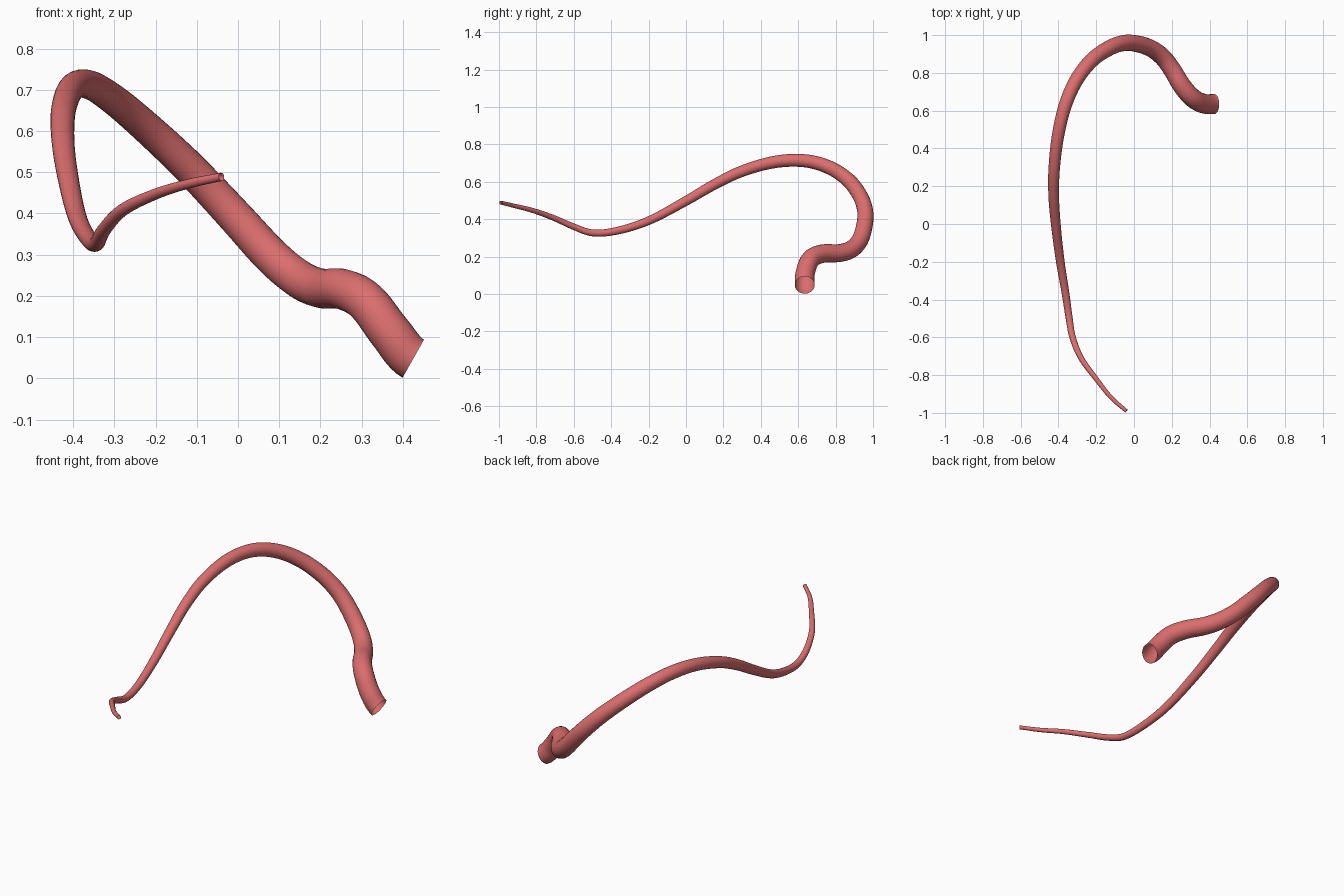
import bpy
from mathutils import Vector

if "Cube" in bpy.data.objects:
    bpy.data.objects.remove(bpy.data.objects["Cube"])

# Centre line of the tube, thick end to thin end
path = [
    (0.425, 0.635, 0.048), (0.37, 0.637, 0.11), (0.31, 0.668, 0.187),
    (0.255, 0.73, 0.216), (0.20, 0.82, 0.219), (0.15, 0.885, 0.24),
    (0.085, 0.932, 0.293), (0.0, 0.957, 0.385), (-0.06, 0.957, 0.45),
    (-0.13, 0.932, 0.523), (-0.22, 0.87, 0.607), (-0.30, 0.77, 0.675),
    (-0.36, 0.64, 0.712), (-0.40, 0.48, 0.707), (-0.422, 0.30, 0.657),
    (-0.425, 0.15, 0.585), (-0.414, 0.0, 0.498), (-0.39, -0.20, 0.392),
    (-0.362, -0.37, 0.338), (-0.343, -0.50, 0.327), (-0.325, -0.60, 0.36),
    (-0.28, -0.71, 0.408), (-0.20, -0.82, 0.447), (-0.12, -0.92, 0.472),
    (-0.04, -0.99, 0.489),
]
pts = [Vector(p) for p in path]
R0, R1 = 0.053, 0.010

# Running length, for an even taper
dist = [0.0]
for a, b in zip(pts, pts[1:]):
    dist.append(dist[-1] + (b - a).length)

# Open-ended tapered tube
cu = bpy.data.curves.new("tapered_tube", 'CURVE')
cu.dimensions = '3D'
cu.bevel_depth = 1.0
cu.bevel_resolution = 10
cu.resolution_u = 8
cu.use_fill_caps = False
sp = cu.splines.new('BEZIER')
sp.bezier_points.add(len(pts) - 1)
for i, (bp, p, d) in enumerate(zip(sp.bezier_points, pts, dist)):
    t = d / dist[-1]
    bp.radius = R0 + (R1 - R0) * t
    # smooth tangents through neighbouring points
    prev, nxt = pts[max(i - 1, 0)], pts[min(i + 1, len(pts) - 1)]
    tan = (nxt - prev).normalized()
    if i == 0:
        tan = Vector((-0.87, 0.0, 0.49))
    lp = (p - prev).length or 0.05
    ln = (nxt - p).length or 0.05
    bp.handle_left_type = bp.handle_right_type = 'FREE'
    bp.co = p
    bp.handle_left = p - tan * lp / 3
    bp.handle_right = p + tan * ln / 3

ob = bpy.data.objects.new("tapered_tube", cu)
bpy.context.collection.objects.link(ob)
bpy.context.view_layer.objects.active = ob
ob.select_set(True)
bpy.ops.object.convert(target='MESH')
ob = bpy.context.object
bpy.ops.object.shade_smooth()

# Red material
mat = bpy.data.materials.new("tube_red")
mat.diffuse_color = (0.71, 0.155, 0.155, 1)
mat.use_nodes = True
mat.node_tree.nodes["Principled BSDF"].inputs["Base Color"].default_value = mat.diffuse_color
ob.data.materials.clear()
ob.data.materials.append(mat)
